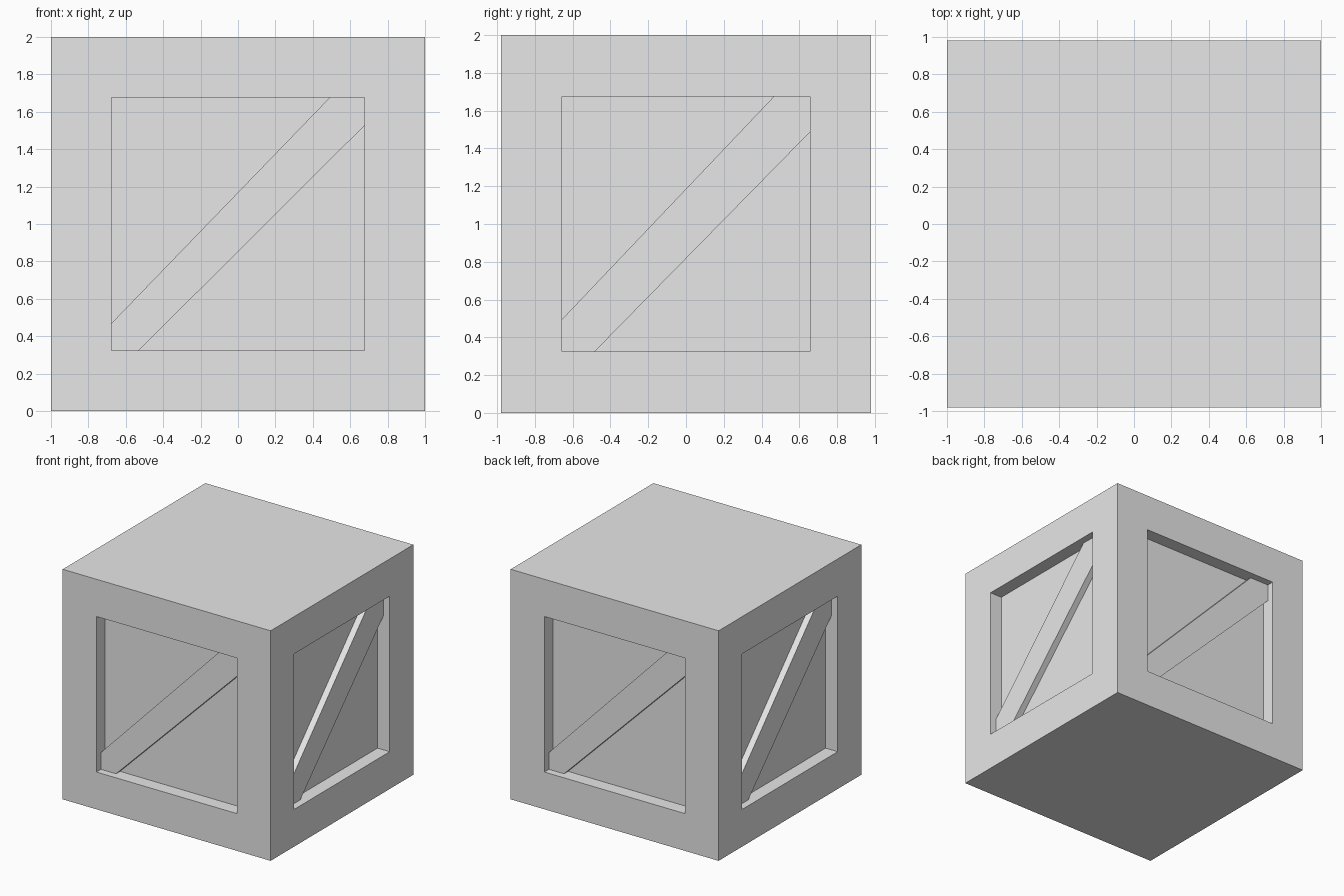
import bpy, bmesh
from math import pi
from mathutils import Matrix, Vector

cube = bpy.data.objects.get("Cube")
if cube:
    bpy.data.objects.remove(cube, do_unlink=True)

HALF_X, HALF_Y, HEIGHT = 1.0, 0.98, 2.0
BORDER, RECESS, BEAM_INSET = 0.324, 0.117, 0.062

grey = bpy.data.materials.new("plain grey")
grey.use_nodes = True
grey.diffuse_color = (0.8, 0.8, 0.8, 1)
grey.node_tree.nodes["Principled BSDF"].inputs["Base Color"].default_value = (0.8, 0.8, 0.8, 1)


def make_object(name, bm):
    bmesh.ops.recalc_face_normals(bm, faces=bm.faces)
    mesh = bpy.data.meshes.new(name)
    bm.to_mesh(mesh)
    bm.free()
    mesh.materials.append(grey)
    obj = bpy.data.objects.new(name, mesh)
    bpy.context.collection.objects.link(obj)
    return obj


# Crate body: a box with a framed, sunken panel on each upright side
bm = bmesh.new()
size = Matrix.Diagonal((2 * HALF_X, 2 * HALF_Y, HEIGHT, 1))
bmesh.ops.create_cube(bm, size=1, matrix=Matrix.Translation((0, 0, HEIGHT / 2)) @ size)
bm.normal_update()
sides = [f for f in bm.faces if abs(f.normal.z) < 0.5]
bmesh.ops.inset_individual(bm, faces=sides, thickness=BORDER, use_even_offset=True)
for panel in sides:
    inward = -RECESS * panel.normal
    sunk = bmesh.ops.extrude_discrete_faces(bm, faces=[panel])["faces"][0]
    bmesh.ops.translate(bm, verts=sunk.verts, vec=inward)
make_object("crate_body", bm)


def add_brace(name, angle, half_width, reach, low_cut, high_cut):
    """Diagonal plank filling two opposite corners of a sunken panel."""
    w, low, high = half_width - BORDER, BORDER, HEIGHT - BORDER
    outline = [(-w, low), (-w + low_cut, low), (w, high - high_cut[0]),
               (w, high), (w - high_cut[1], high), (-w, low + low_cut)]
    bm = bmesh.new()
    face = bm.faces.new([bm.verts.new((x, BEAM_INSET - reach, z)) for x, z in outline])
    extruded = bmesh.ops.extrude_face_region(bm, geom=[face])["geom"]
    back = [v for v in extruded if isinstance(v, bmesh.types.BMVert)]
    bmesh.ops.translate(bm, verts=back, vec=Vector((0, RECESS - BEAM_INSET, 0)))
    bmesh.ops.rotate(bm, verts=bm.verts, matrix=Matrix.Rotation(angle, 3, "Z"))
    make_object(name, bm)


# Diagonal braces, each rising to the right when seen from outside
for name, turn in (("front_brace", 0), ("back_brace", pi)):
    add_brace(name, turn, HALF_X, HALF_Y, 0.146, (0.15, 0.186))
for name, turn in (("left_brace", pi / 2), ("right_brace", -pi / 2)):
    add_brace(name, turn, HALF_Y, HALF_X, 0.172, (0.19, 0.19))
